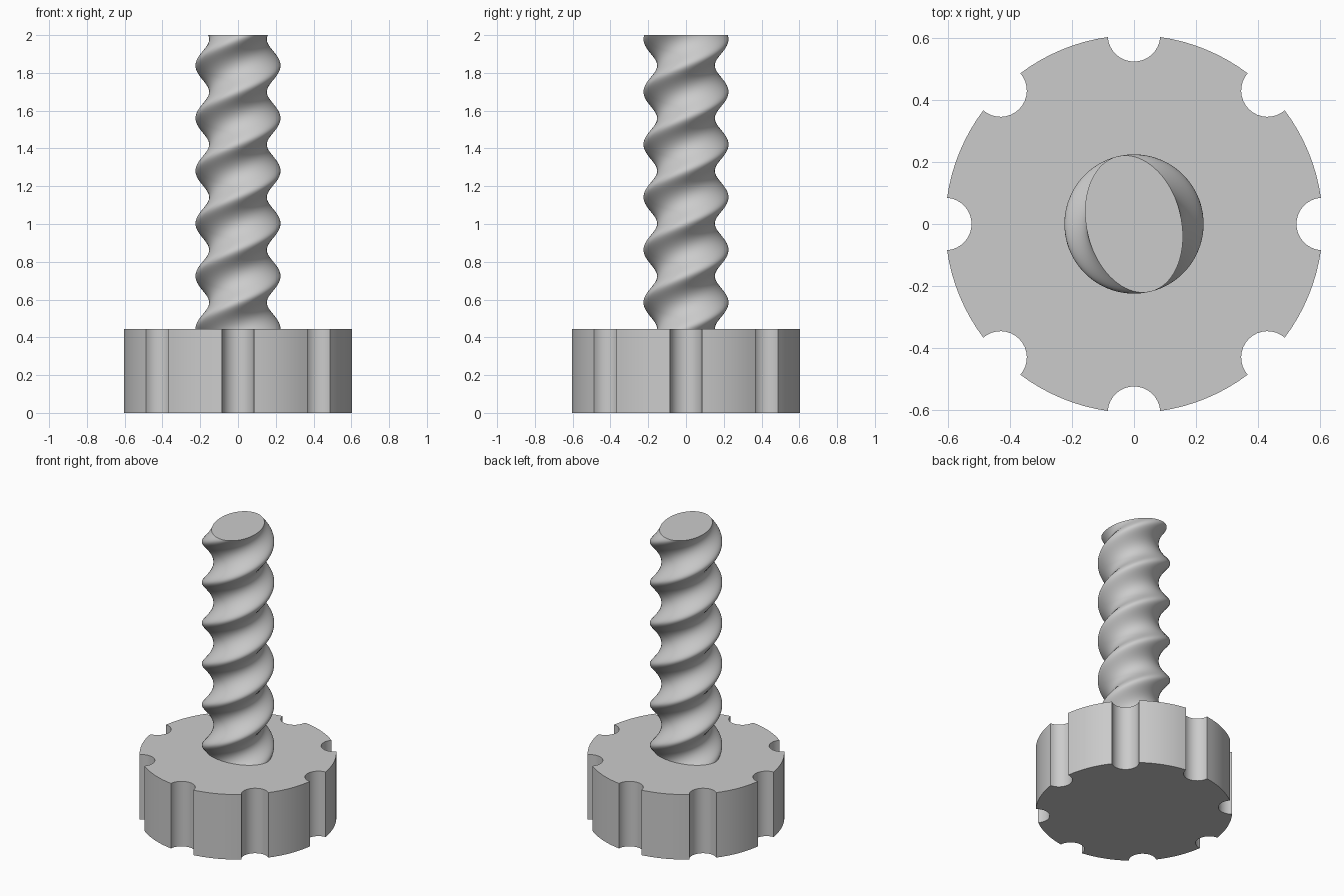
import bpy, bmesh
from math import sin, cos, asin, pi, radians, tau

cube = bpy.data.objects.get("Cube")
if cube:
    bpy.data.objects.remove(cube, do_unlink=True)

HEAD_TOP, TOP = 0.445, 2.0
HEAD_R, NOTCH_R, NOTCHES = 0.61, 0.085, 8
MAJOR, MINOR, TWIST = 0.225, 0.153, radians(1004)

grey = bpy.data.materials.new("plain grey")
grey.use_nodes = True
colour = (0.6, 0.6, 0.6, 1)
grey.diffuse_color = colour
grey.node_tree.nodes["Principled BSDF"].inputs["Base Color"].default_value = colour


def loft(name, rings, cap_bottom=True):
    """Skin a stack of closed rings and cap the ends."""
    bm = bmesh.new()
    loops = [[bm.verts.new(p) for p in ring] for ring in rings]
    n = len(loops[0])
    for low, high in zip(loops, loops[1:]):
        for i in range(n):
            j = (i + 1) % n
            bm.faces.new((low[i], low[j], high[j], high[i]))
    bm.faces.new(loops[-1])
    if cap_bottom:
        bm.faces.new(loops[0][::-1])
    mesh = bpy.data.meshes.new(name)
    bm.to_mesh(mesh)
    bm.free()
    obj = bpy.data.objects.new(name, mesh)
    bpy.context.collection.objects.link(obj)
    mesh.materials.append(grey)
    bpy.ops.object.select_all(action="DESELECT")
    obj.select_set(True)
    bpy.context.view_layer.objects.active = obj
    bpy.ops.object.shade_smooth_by_angle(angle=radians(35))
    return obj


# Head outline: concave finger notches joined by rim arcs
half = 2 * asin(NOTCH_R / 2 / HEAD_R)      # half angle of a notch at the rim
sweep = pi / 2 - half / 2                  # half angle of the notch's own arc
step = tau / NOTCHES
outline = []
for k in range(NOTCHES):
    mid = k * step
    cx, cy = HEAD_R * cos(mid), HEAD_R * sin(mid)
    for i in range(17):
        a = mid + pi + sweep * (1 - i / 8) * 1.0
        outline.append((cx + NOTCH_R * cos(a), cy + NOTCH_R * sin(a)))
    for i in range(1, 8):
        a = mid + half + (step - 2 * half) * i / 8
        outline.append((HEAD_R * cos(a), HEAD_R * sin(a)))
loft("knob_head", [[(x, y, z) for x, y in outline] for z in (0, HEAD_TOP)])

# Twisted shaft: an elliptical section turning as it rises
LEVELS, SIDES = 240, 72
rings = []
for k in range(LEVELS + 1):
    t = k / LEVELS
    turn = TWIST * t
    z = HEAD_TOP + (TOP - HEAD_TOP) * t
    ring = []
    for i in range(SIDES):
        a = tau * i / SIDES
        u, v = MAJOR * cos(a), MINOR * sin(a)
        ring.append((u * cos(turn) - v * sin(turn), u * sin(turn) + v * cos(turn), z))
    rings.append(ring)
loft("twisted_shaft", rings, cap_bottom=False)
